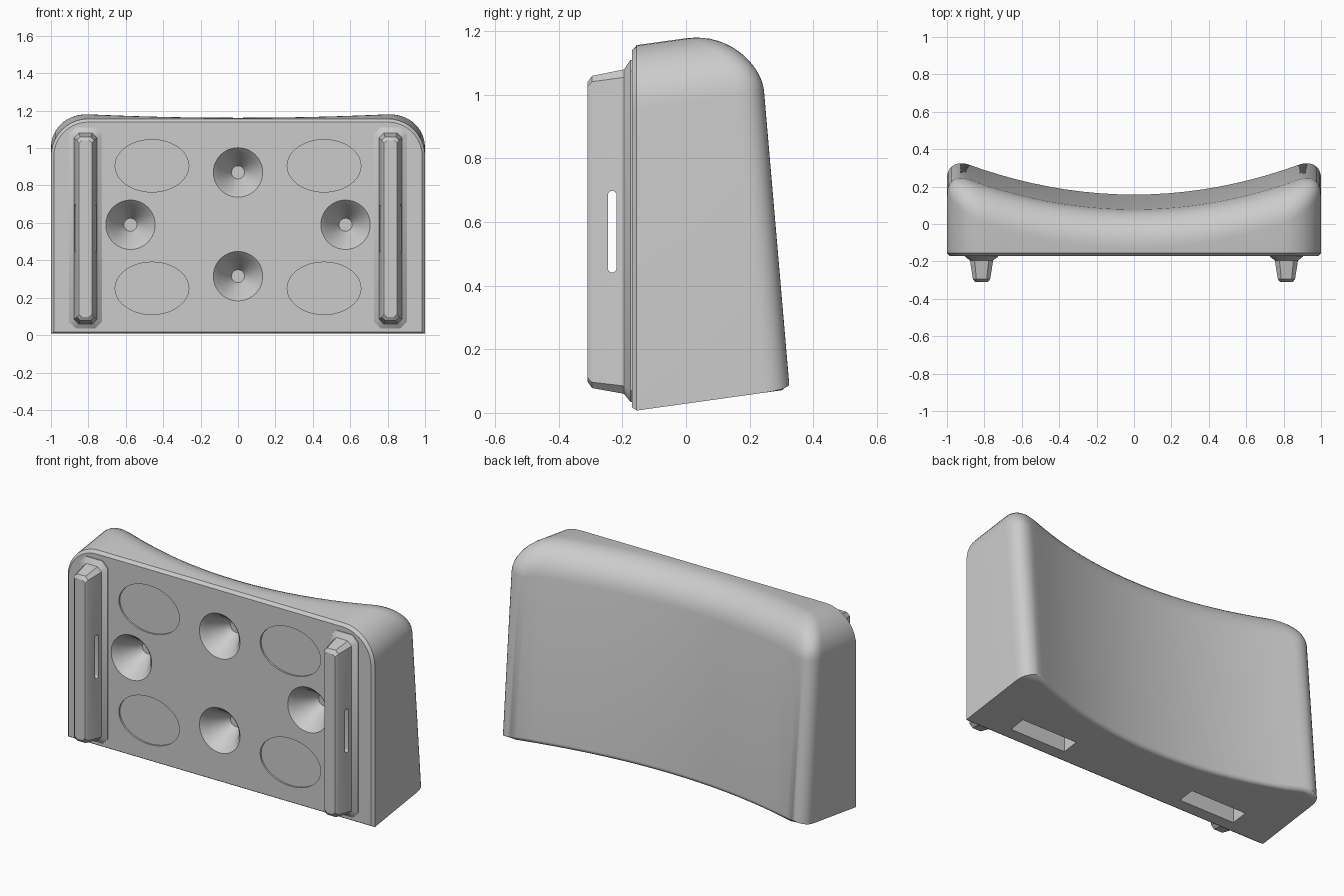
import bpy, bmesh
from math import sin, cos, pi, radians

if "Cube" in bpy.data.objects:
    bpy.data.objects.remove(bpy.data.objects["Cube"])


def loft(name, rings, strip=None):
    """Skin closed rings; cap with n-gons, or with a ladder of quads if strip is given."""
    bm = bmesh.new()
    rows = [[bm.verts.new(p) for p in r] for r in rings]
    n = len(rows[0])
    for a, b in zip(rows, rows[1:]):
        for i in range(n):
            j = (i + 1) % n
            bm.faces.new((a[i], a[j], b[j], b[i]))
    bm.faces.new(rows[0])
    if strip:
        strip(bm, rows[-1])
    else:
        bm.faces.new(rows[-1])
    bmesh.ops.recalc_face_normals(bm, faces=bm.faces)
    me = bpy.data.meshes.new(name)
    bm.to_mesh(me)
    bm.free()
    ob = bpy.data.objects.new(name, me)
    bpy.context.collection.objects.link(ob)
    return ob


def cut(ob, cutter):
    cutter.hide_render = True
    m = ob.modifiers.new("cut", 'BOOLEAN')
    m.operation, m.solver, m.object = 'DIFFERENCE', 'EXACT', cutter
    bpy.context.view_layer.objects.active = ob
    bpy.ops.object.modifier_apply(modifier=m.name)
    bpy.data.objects.remove(cutter)


def smooth(ob):
    bpy.ops.object.select_all(action='DESELECT')
    ob.select_set(True)
    bpy.context.view_layer.objects.active = ob
    bpy.ops.object.shade_smooth_by_angle(angle=radians(30))


def ellipse(x, z, rx, rz, y, n=48):
    return [(x + rx * cos(2 * pi * i / n), y, z + rz * sin(2 * pi * i / n)) for i in range(n)]


# Pad body: front outline swept back to a hollow, leaning rear surface
N, K = 20, 10
R_SIDE, R_TOP, R_BOT = 0.12, 0.19, 0.025


def outline(side, top, bot):
    """Points (x, z, edge radius) of the outline after the given insets."""
    rx, rz = 0.2 - side, 0.2 - top
    pts = []
    for i in range(N + 1):
        u = 2 * i / N - 1
        pts.append((u * (1 - side), 0.006 + bot, R_SIDE if i in (0, N) else R_BOT))
    arc = []
    for k in range(K + 1):
        a = pi / 2 * k / K
        arc.append((0.8 + rx * cos(a), 0.955 + rz * sin(a),
                    R_SIDE + (R_TOP - R_SIDE) * sin(a) ** 2))
    pts += arc
    pts += [(0.8 * (1 - 2 * i / N), 0.955 + rz, R_TOP) for i in range(1, N)]
    pts += [(-x, z, r) for x, z, r in reversed(arc)]
    return pts


def lean(x, y, z):
    return (x, y, z + 0.14 * (y + 0.165))


rings = [[lean(x, -0.17, z) for x, z, r in outline(0.015, 0.015, 0.012)],
         [lean(x, -0.155, z) for x, z, r in outline(0, 0, 0)]]
for k in range(K + 1):
    a = pi / 2 * k / K
    e = 1 - cos(a)
    rings.append([lean(x, 0.16 - 0.085 * z + 0.205 * x * x - r * (1 - sin(a)), z)
                  for x, z, r in outline(R_SIDE * e, R_TOP * e, R_BOT * e)])


def back_strip(bm, v):
    bot, top = v[:N + 1], v[N + 1 + K:N + 1 + K + N + 1][::-1]
    for i in range(N):
        bm.faces.new((bot[i], bot[i + 1], top[i + 1], top[i]))
    bm.faces.new([bot[N]] + v[N + 1:N + 2 + K])
    bm.faces.new([bot[0]] + v[-K - 1:])


body = loft("pad_body", rings, back_strip)

# Conical sockets in the front
for x, z in ((0, 0.87), (0, 0.315), (-0.575, 0.59), (0.575, 0.59)):
    cut(body, loft("socket", [ellipse(x, z, r, r, y) for r, y in
                              ((0.132, -0.2), (0.132, -0.17), (0.108, -0.145), (0.035, -0.02))]))

for s in (-1, 1):
    # Shallow oval recesses
    for z in (0.905, 0.25):
        cut(body, loft("recess", [ellipse(s * 0.46, z, 0.197, 0.14, y) for y in (-0.2, -0.16)]))
    # Pockets in the underside
    cut(body, loft("pocket", [[(s * x, y, z) for x, y in
                               ((0.39, -0.095), (0.75, -0.095), (0.75, 0), (0.39, 0))]
                              for z in (-0.1, 0.22)]))
smooth(body)


# Mounting rails with flared base and through slot
def rail_ring(cx, y, w, z0, z1):
    c = w * 0.4
    return [(cx + x, y, z) for x, z in
            ((-w + c, z0), (w - c, z0), (w, z0 + c), (w, z1 - c),
             (w - c, z1), (-w + c, z1), (-w, z1 - c), (-w, z0 + c))]


for s, name in ((-1, "left_rail"), (1, "right_rail")):
    cx = s * 0.815
    rail = loft(name, [rail_ring(cx, *p) for p in (
        (-0.16, 0.088, 0.035, 1.11), (-0.175, 0.088, 0.035, 1.11), (-0.195, 0.062, 0.06, 1.08),
        (-0.295, 0.046, 0.078, 1.06), (-0.31, 0.034, 0.098, 1.04))])
    arc = [pi * i / 8 for i in range(9)]
    slot = ([(-0.232 + 0.0135 * cos(a), 0.685 + 0.0135 * sin(a)) for a in arc] +
            [(-0.232 - 0.0135 * cos(a), 0.455 - 0.0135 * sin(a)) for a in arc])
    cut(rail, loft("slot", [[(cx + d, y, z) for y, z in slot] for d in (-0.15, 0.15)]))
    smooth(rail)
